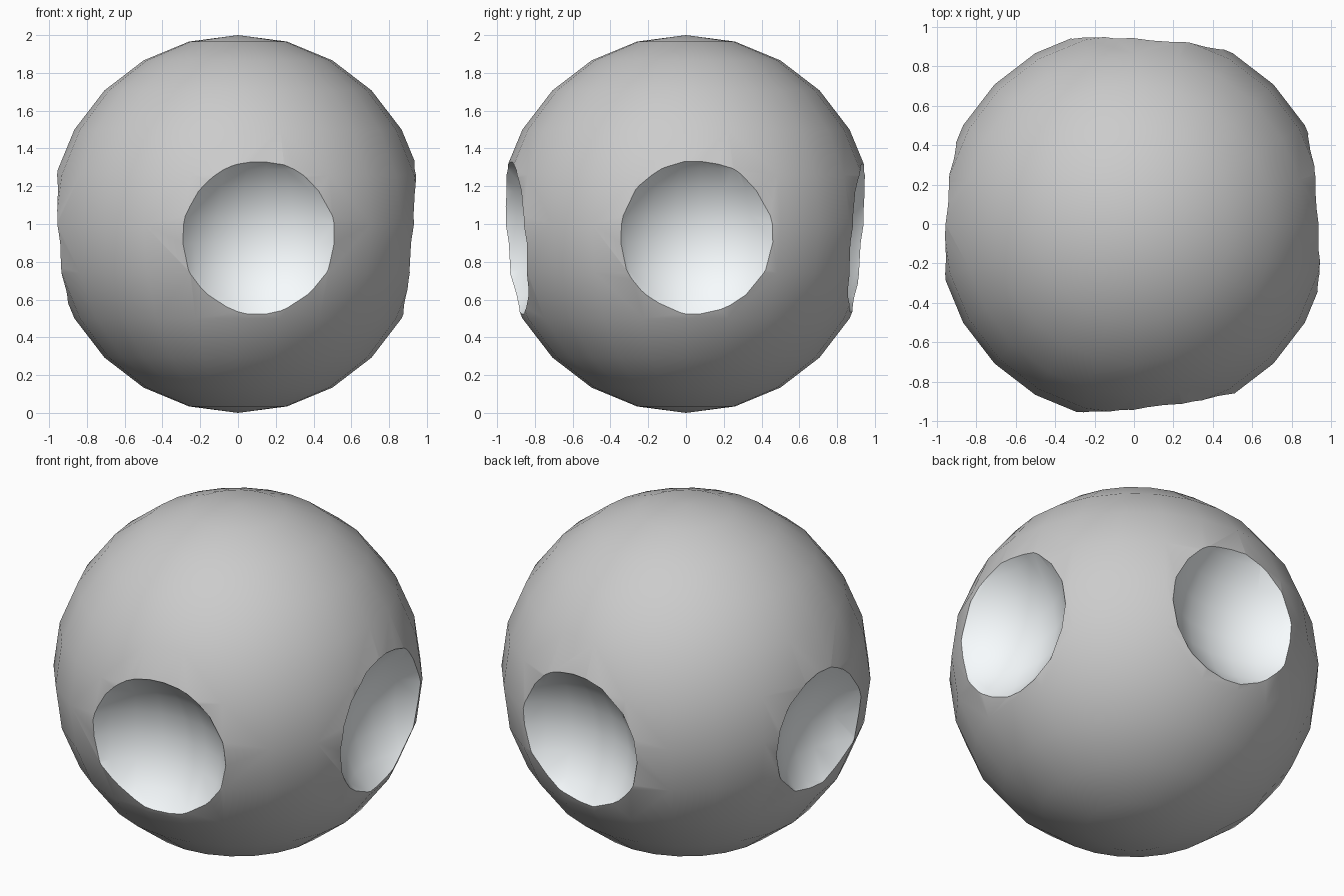
import bpy
from math import radians, sqrt
from mathutils import Vector

if "Cube" in bpy.data.objects:
    bpy.data.objects.remove(bpy.data.objects["Cube"])

CENTRE = Vector((0, 0, 1))
DENT_R = 0.55


def sphere(name, radius, location):
    bpy.ops.mesh.primitive_uv_sphere_add(segments=24, ring_count=12,
                                         radius=radius, location=location)
    ob = bpy.context.object
    ob.name = name
    return ob


# Main ball
ball = sphere("dented_ball", 1.0, CENTRE)

# Round dents: direction of each dent and radius of its rim
dents = [
    ((0.11, -0.91, -0.073), 0.413),   # front
    ((0.91, 0.055, -0.07), 0.413),    # right
    ((0.065, 0.91, -0.073), 0.402),   # back
    ((-0.93, 0.07, -0.07), 0.362),    # left
]
centres = []
for direction, rim in dents:
    dist = sqrt(0.99 - rim ** 2) + sqrt(DENT_R ** 2 - rim ** 2)
    pos = CENTRE + Vector(direction).normalized() * dist
    centres.append(pos)
    cutter = sphere("dent_cutter", DENT_R, pos)
    mod = ball.modifiers.new("dent", 'BOOLEAN')
    mod.operation = 'DIFFERENCE'
    mod.solver = 'EXACT'
    mod.object = cutter
    bpy.context.view_layer.objects.active = ball
    bpy.ops.object.modifier_apply(modifier=mod.name)
    bpy.data.objects.remove(cutter, do_unlink=True)

# Paler surface inside the dents
pale = bpy.data.materials.new("dent_pale")
pale.diffuse_color = (0.94, 0.98, 1.0, 1.0)
pale.use_nodes = True
pale.node_tree.nodes["Principled BSDF"].inputs["Base Color"].default_value = pale.diffuse_color
mesh = ball.data
mesh.materials.clear()
mesh.materials.append(None)
mesh.materials.append(pale)
for poly in mesh.polygons:
    verts = [ball.matrix_world @ mesh.vertices[i].co for i in poly.vertices]
    inside = any(all((v - c).length < DENT_R + 0.002 for v in verts)
                 for c in centres)
    poly.material_index = 1 if inside else 0

# Smooth shading with crisp rims
bpy.ops.object.select_all(action='DESELECT')
ball.select_set(True)
bpy.context.view_layer.objects.active = ball
bpy.ops.object.shade_smooth_by_angle(angle=radians(30))
